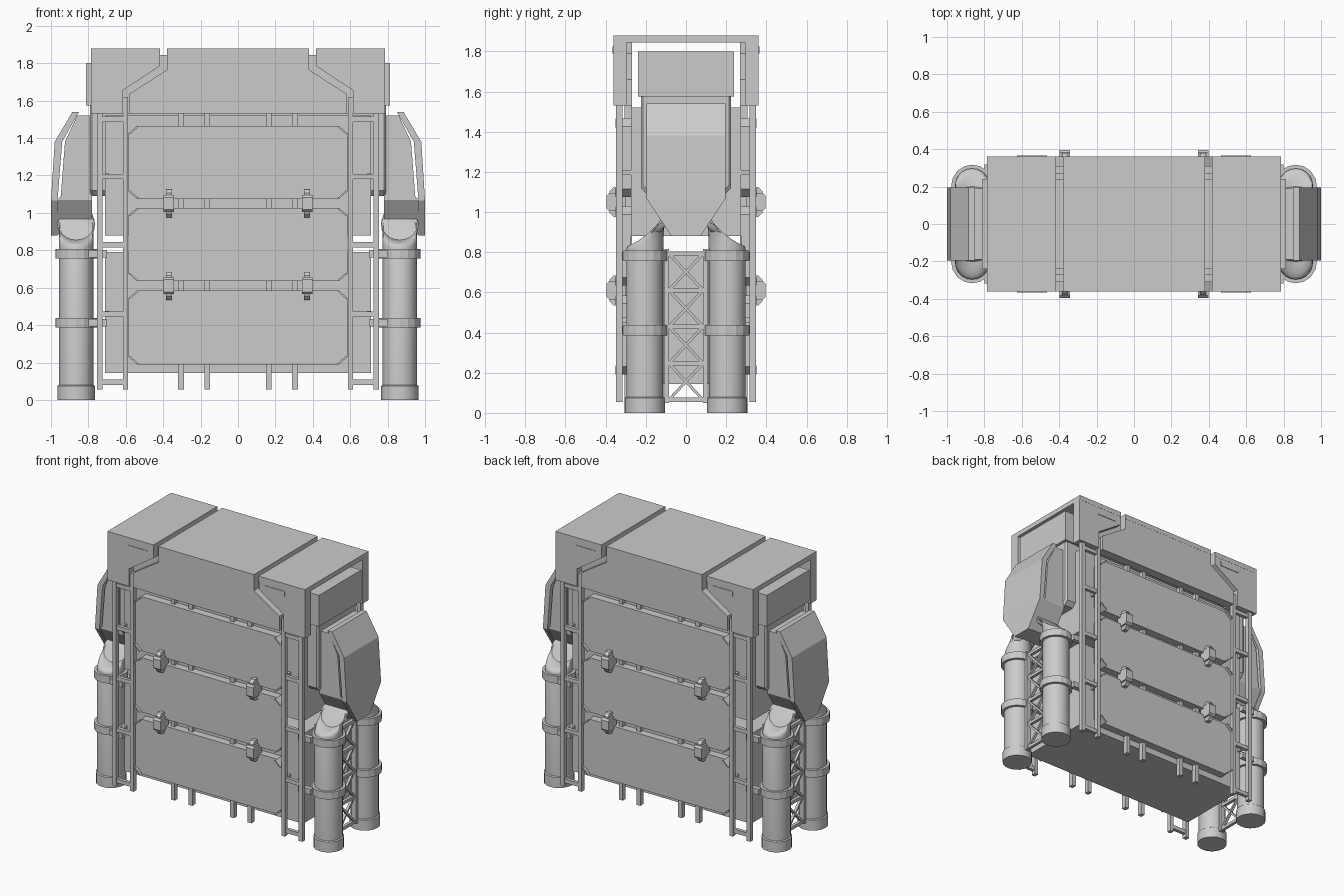
import bpy, bmesh
from math import sin, cos, pi, radians, hypot

if "Cube" in bpy.data.objects:
    bpy.data.objects.remove(bpy.data.objects["Cube"])


def make(name, solids, mirror="", smooth=False):
    """Each solid is a list of equal-length rings of points, skinned and capped."""
    bm = bmesh.new()
    for rings in solids:
        vs = [[bm.verts.new(p) for p in r] for r in rings]
        n = len(vs[0])
        for a, b in zip(vs, vs[1:]):
            for i in range(n):
                j = (i + 1) % n
                bm.faces.new((a[i], a[j], b[j], b[i]))
        bm.faces.new(vs[0][::-1])
        bm.faces.new(vs[-1])
    bmesh.ops.recalc_face_normals(bm, faces=bm.faces)
    me = bpy.data.meshes.new(name)
    bm.to_mesh(me)
    bm.free()
    ob = bpy.data.objects.new(name, me)
    bpy.context.collection.objects.link(ob)
    if smooth:
        bpy.ops.object.select_all(action='DESELECT')
        ob.select_set(True)
        bpy.context.view_layer.objects.active = ob
        bpy.ops.object.shade_smooth_by_angle(angle=radians(35))
    if mirror:
        m = ob.modifiers.new("Mirror", 'MIRROR')
        m.use_axis = ("x" in mirror, "y" in mirror, False)
        m.use_mirror_merge = False
    return ob


def rect(x0, x1, y0, y1, z):
    return [(x0, y0, z), (x1, y0, z), (x1, y1, z), (x0, y1, z)]


def box(x0, x1, y0, y1, z0, z1):
    return [rect(x0, x1, y0, y1, z0), rect(x0, x1, y0, y1, z1)]


def prism_y(pts, y0, y1):
    return [[(x, y, z) for x, z in pts] for y in (y0, y1)]


def prism_x(pts, x0, x1):
    return [[(x, y, z) for y, z in pts] for x in (x0, x1)]


def bar_x(a, b, w, x0, x1):
    """Straight bar between two (y, z) points."""
    dy, dz = b[0] - a[0], b[1] - a[1]
    l = hypot(dy, dz)
    ny, nz = -dz / l * w / 2, dy / l * w / 2
    return prism_x([(a[0] + ny, a[1] + nz), (b[0] + ny, b[1] + nz),
                    (b[0] - ny, b[1] - nz), (a[0] - ny, a[1] - nz)], x0, x1)


def ring(cx, cy, cz, r, t=0.0, n=20):
    """Circle tilted by t toward the centre line."""
    return [(cx + r * cos(2 * pi * i / n),
             cy + r * sin(2 * pi * i / n) * cos(t),
             cz + r * sin(2 * pi * i / n) * sin(t)) for i in range(n)]


# Core: two stacked blocks with a slot between them
make("lower_core", [box(-.71, .71, -.275, .275, .145, .79)])
make("upper_core", [box(-.71, .71, -.275, .275, .88, 1.52)])

# Front and back cladding panels with clipped corners
panels, tabs = [], []
for z0, z1 in ((.19, .585), (.635, 1.027), (1.075, 1.465)):
    panels.append(prism_y([(-.585, z0 + .04), (-.54, z0), (.54, z0), (.585, z0 + .04),
                           (.585, z1 - .04), (.54, z1), (-.54, z1), (-.585, z1 - .04)], -.33, -.275))
    for z, d in ((z0, 1), (z1, -1)):
        tabs.append(prism_y([(.54, z), (.585, z + .04 * d), (.578, z + .045 * d), (.533, z + .006 * d)],
                            -.35, -.32))
make("cladding_panels", panels, "y")
make("panel_corner_tabs", tabs, "xy")

# Posts behind the cladding
make("posts", [box(x - .015, x + .015, -.305, -.27, .055, 1.53) for x in (.165, .305)], "xy")

# Clamps over the panel joints
clamps = []
for z in (1.05, .61):
    for w, y, h, c in ((.029, .395, .045, .012), (.016, .38, .075, .02)):
        clamps.append(prism_x([(-.30, z - h), (-y + c, z - h), (-y, z - h + c),
                               (-y, z + h - c), (-y + c, z + h), (-.30, z + h)], .37 - w, .37 + w))
make("joint_clamps", clamps, "xy")

# Corner ladders
lad = [box(.588, .616, -.348, -.315, .055, 1.62), box(.725, .755, -.348, -.315, .055, 1.55)]
lad += [box(.61, .73, -.342, -.318, z - .014, z + .014) for z in (.095, .46, .83, 1.195, 1.5)]
lad += [box(x, x + .02, -.32, -.27, z, z + .025) for x in (.595, .69) for z in (.45, 1.185)]
make("corner_ladders", lad, "xy")

# Hood: centre cover and two end covers, open underneath and at the ends
make("hood_centre_top", [box(-.38, .38, -.362, .362, 1.845, 1.88)])
make("hood_centre_side", [prism_y([(-.38, 1.88), (.38, 1.88), (.38, 1.765), (.582, 1.635), (.582, 1.53),
                                   (-.582, 1.53), (-.582, 1.635), (-.38, 1.765)], -.361, -.295)], "y")
make("hood_end_top", [box(.418, .785, -.362, .362, 1.845, 1.88)], "x")
make("hood_end_side", [prism_y([(.418, 1.88), (.785, 1.88), (.785, 1.53), (.615, 1.53),
                                (.615, 1.655), (.418, 1.785)], -.361, -.295)], "xy")
make("hood_seam_strap", [prism_y([(.37, 1.845), (.43, 1.845), (.43, 1.79), (.63, 1.66), (.63, 1.53),
                                  (.57, 1.53), (.57, 1.63), (.37, 1.76)], -.31, -.268)], "xy")
make("hood_slot_plate", [box(.465, .625, -.365, -.35, 1.79, 1.825)], "xy")

# Inner duct beneath the hood
make("inner_duct", [box(-.812, .812, -.24, .24, 1.575, 1.80)])
make("duct_collar", [box(-.785, .785, -.22, .22, 1.50, 1.58)])

# Rounded end slabs
c, k = .03, .012
make("end_slab", [prism_x([(-.225 + i, 1.09 + i + c), (-.225 + i + c, 1.09 + i), (.225 - i - c, 1.09 + i),
                           (.225 - i, 1.09 + i + c), (.225 - i, 1.575), (-.225 + i, 1.575)], 0, x)[0] and
                  [(x, y, z) for y, z in [(-.225 + i, 1.09 + i + c), (-.225 + i + c, 1.09 + i),
                   (.225 - i - c, 1.09 + i), (.225 - i, 1.09 + i + c), (.225 - i, 1.575), (-.225 + i, 1.575)]]
                  for x, i in ((.70, 0), (.78, 0), (.792, k))] and
     [[[(x, y, z) for y, z in ((-.225 + i, 1.12 + i), (-.195 + i, 1.09 + i), (.195 - i, 1.09 + i),
                               (.225 - i, 1.12 + i), (.225 - i, 1.575), (-.225 + i, 1.575))]
       for x, i in ((.70, 0), (.78, 0), (.792, k))]], "x")

# Hoppers: tapering body and bent outer shell
make("hopper_body", [[rect(.78, x, -y, y, z) for x, y, z in
                      ((.97, .07, .885), (.97, .19, 1.07), (.948, .19, 1.085),
                       (.925, .19, 1.38), (.86, .19, 1.52))]], "x")
make("hopper_shell", [[rect(a, b, -y, y, z) for a, b, y, z in
                       ((.965, 1.0, .072, .88), (.965, 1.0, .196, 1.065),
                        (.94, .98, .196, 1.38), (.85, .885, .196, 1.54))]], "x")

# Elbow pipes with a base collar and an end flange
PX, PY, R = .865, -.205, .135


def elbow(deg, r, push=0.0):
    t = radians(deg)
    return ring(PX, PY + R - R * cos(t) + push * sin(t), .82 + R * sin(t) + push * cos(t), r, t)


pipe = [ring(PX, PY, z, r) for z, r in ((0, .1), (.075, .1), (.08, .092))]
pipe += [elbow(a, .092) for a in range(0, 61, 10)] + [elbow(60, .092, .06)]
flange = [elbow(55, .1), elbow(55, .1, .025)]
make("elbow_pipes", [pipe, flange], "xy", True)

# Pipe bands and their arms back to the core
bands = []
for z in (.782, .412):
    bands.append([ring(PX, PY, z + d, .112, 0, 16) for d in (-.026, .026)])
    bands.append(box(.70, .80, -.318, -.285, z - .02, z + .02))
    bands.append(box(.70, .80, -.13, -.095, z - .02, z + .02))
make("pipe_bands", bands, "xy")

# Truss between each pair of pipes
X0, X1 = .85, .872
levels = [.065 + i * .182 for i in range(5)]
truss = [box(X0 - .006, X1 + .006, s * .096 - .011, s * .096 + .011, .05, .815) for s in (-1, 1)]
truss += [box(X0, X1, -.09, .09, z - .011, z + .011) for z in levels]
for a, b in zip(levels, levels[1:]):
    truss.append(bar_x((-.085, a), (.085, b), .014, X0, X1 - .004))
    truss.append(bar_x((.085, a), (-.085, b), .014, X0 + .004, X1))
make("pipe_truss", truss, "x")
